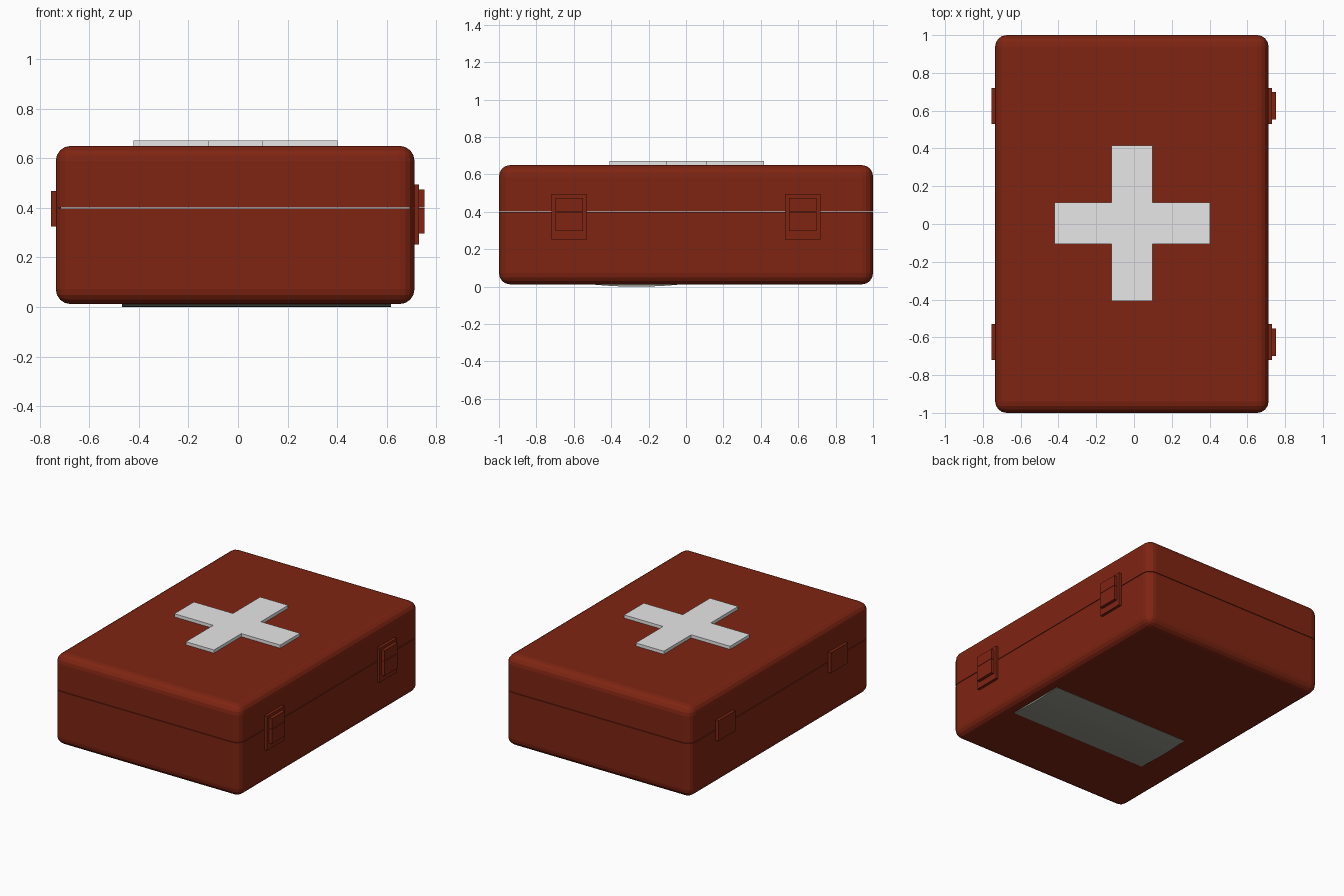
import bpy
import bmesh
import math
from mathutils import Vector

cube = bpy.data.objects.get("Cube")
if cube:
    bpy.data.objects.remove(cube, do_unlink=True)


def material(name, rgb):
    m = bpy.data.materials.new(name)
    m.use_nodes = True
    m.diffuse_color = (*rgb, 1)
    m.node_tree.nodes["Principled BSDF"].inputs["Base Color"].default_value = (*rgb, 1)
    return m


RED = material("dark red", (0.21, 0.018, 0.006))
WHITE = material("off white", (0.8, 0.8, 0.8))
GREY = material("warm grey", (0.30, 0.31, 0.26))


def finish(name, bm, mat):
    bmesh.ops.recalc_face_normals(bm, faces=bm.faces)
    mesh = bpy.data.meshes.new(name)
    bm.to_mesh(mesh)
    bm.free()
    mesh.materials.append(mat)
    obj = bpy.data.objects.new(name, mesh)
    bpy.context.collection.objects.link(obj)
    return obj


def box_mesh(low, high):
    bm = bmesh.new()
    bmesh.ops.create_cube(bm, size=1)
    low, high = Vector(low), Vector(high)
    for v in bm.verts:
        v.co = (low + high) / 2 + v.co * (high - low)
    return bm


def box(name, low, high, mat):
    return finish(name, box_mesh(low, high), mat)


def prism(name, points, offset, mat):
    """Extrude a closed outline along the offset vector."""
    bm = bmesh.new()
    face = bm.faces.new([bm.verts.new(p) for p in points])
    top = bmesh.ops.extrude_face_region(bm, geom=[face], use_keep_orig=True)
    moved = [g for g in top["geom"] if isinstance(g, bmesh.types.BMVert)]
    bmesh.ops.translate(bm, verts=moved, vec=offset)
    return finish(name, bm, mat)


# Case: a rounded box cut into a base and a lid with a fine seam
LEFT, RIGHT, SEAM, GAP = -0.735, 0.712, 0.4, 0.002


def case_half(name, height, keep_above):
    bm = box_mesh((LEFT, -1, 0.012), (RIGHT, 1, 0.65))
    bmesh.ops.bevel(bm, geom=bm.edges[:], offset=0.06, segments=4,
                    profile=0.5, affect='EDGES', clamp_overlap=True)
    cut = bmesh.ops.bisect_plane(
        bm, geom=bm.verts[:] + bm.edges[:] + bm.faces[:],
        plane_co=(0, 0, height), plane_no=(0, 0, 1),
        clear_inner=keep_above, clear_outer=not keep_above)
    rim = [g for g in cut["geom_cut"] if isinstance(g, bmesh.types.BMEdge)]
    bmesh.ops.contextual_create(bm, geom=rim)
    return finish(name, bm, RED)


case_half("case_base", SEAM - GAP, False)
case_half("case_lid", SEAM + GAP, True)

# Raised cross on the lid
cx, cy, arm, reach = -0.01, 0.004, 0.109, 0.412
corners = [(arm, arm), (arm, reach), (-arm, reach)]
outline = []
for quarter in range(4):
    a = quarter * math.pi / 2
    for x, y in corners[:2] + corners[2:]:
        outline.append((cx + x * math.cos(a) - y * math.sin(a),
                        cy + x * math.sin(a) + y * math.cos(a), 0.648))
prism("lid_cross", outline, (0, 0, 0.024), WHITE)

# Latches on one long side, hinges on the other
for end, y in (("front", -0.625), ("back", 0.625)):
    box(end + "_latch_plate", (RIGHT - 0.02, y - 0.095, 0.253), (0.731, y + 0.095, 0.495), RED)
    box(end + "_latch_clasp", (0.72, y - 0.073, 0.297), (0.753, y + 0.073, SEAM), RED)
    box(end + "_latch_catch", (0.72, y - 0.073, SEAM + GAP), (0.753, y + 0.073, 0.475), RED)
    box(end + "_hinge", (-0.755, y - 0.095, 0.325), (LEFT + 0.02, y + 0.095, 0.468), RED)

# Slightly bowed label under the base
bow = []
for i in range(9):
    t = i / 4 - 1
    bow.append((-0.468, -0.265 + 0.218 * t, 0.010 * t * t))
bow += [(-0.468, -0.047, 0.018), (-0.468, -0.483, 0.018)]
prism("base_label", bow, (1.086, 0, 0), GREY)
